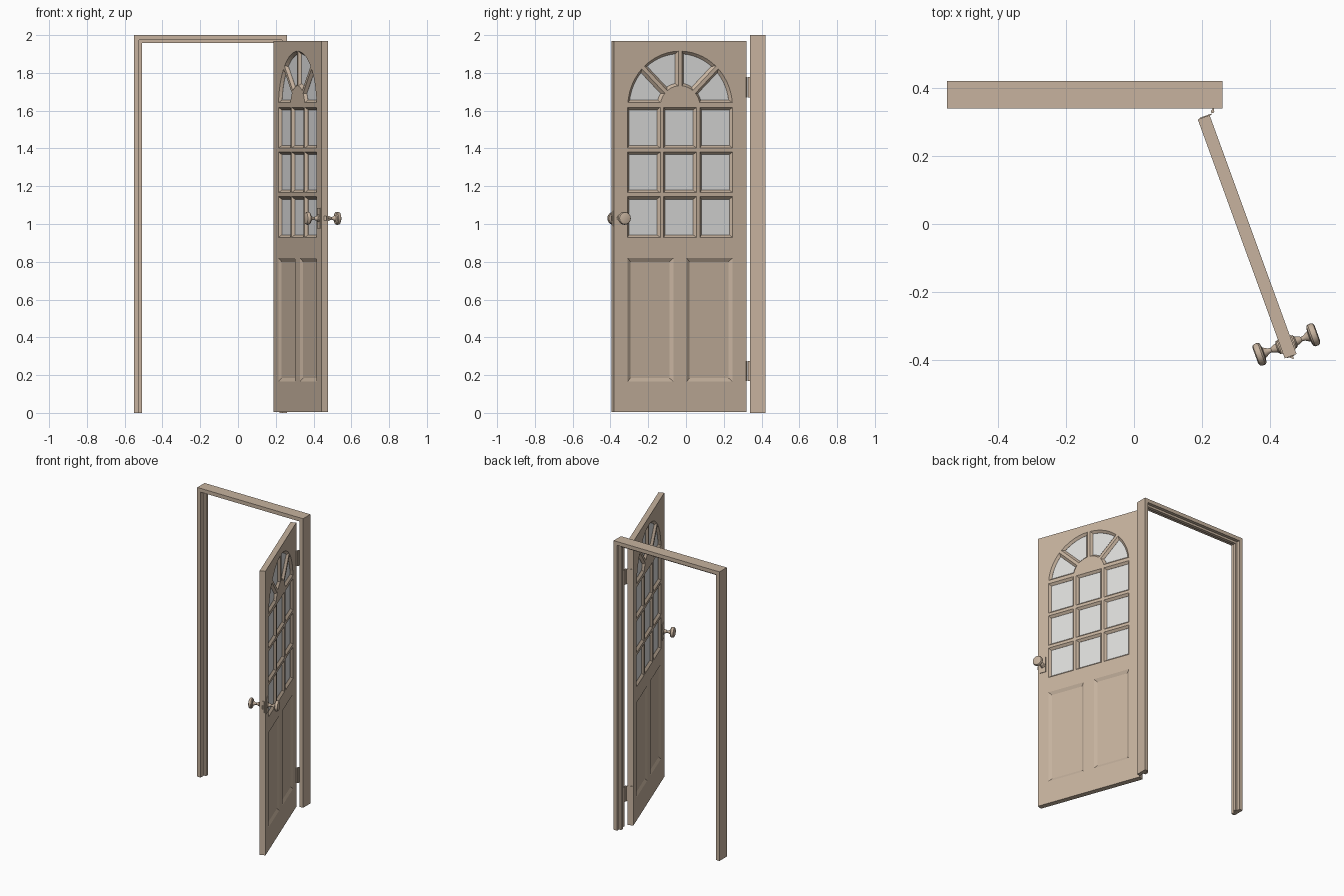
import bpy, bmesh, math
from mathutils import Matrix

if "Cube" in bpy.data.objects:
    bpy.data.objects.remove(bpy.data.objects["Cube"])

W, T = 0.747, 0.037            # door width and thickness
Z0, Z1 = 0.005, 1.97           # door bottom and top
DOOR = Matrix.Translation((0.3325, -0.0375, 0)) @ Matrix.Rotation(math.radians(-70), 4, 'Z')


def material(name, rgb):
    m = bpy.data.materials.new(name)
    m.diffuse_color = (*rgb, 1)
    m.use_nodes = True
    m.node_tree.nodes["Principled BSDF"].inputs["Base Color"].default_value = m.diffuse_color
    return m


WOOD = material("tan_wood", (0.57, 0.45, 0.345))
GLASS = material("pale_glass", (0.73, 0.73, 0.72))


def add(name, bm, mat=WOOD, matrix=None, smooth=False):
    bmesh.ops.recalc_face_normals(bm, faces=bm.faces[:])
    me = bpy.data.meshes.new(name)
    bm.to_mesh(me)
    bm.free()
    ob = bpy.data.objects.new(name, me)
    bpy.context.collection.objects.link(ob)
    me.materials.append(mat)
    if matrix:
        ob.matrix_world = matrix
    if smooth:
        bpy.context.view_layer.objects.active = ob
        ob.select_set(True)
        bpy.ops.object.shade_smooth_by_angle(angle=math.radians(35))
        ob.select_set(False)
    return ob


def loft(bm, rings, cap=True):
    vs = [[bm.verts.new(p) for p in r] for r in rings]
    n = len(vs[0])
    for a, b in zip(vs, vs[1:]):
        for i in range(n):
            bm.faces.new((a[i], a[(i + 1) % n], b[(i + 1) % n], b[i]))
    if cap:
        bm.faces.new(vs[0])
        bm.faces.new(vs[-1])


def box(bm, x0, x1, y0, y1, z0, z1):
    loft(bm, [[(x0, y0, z), (x1, y0, z), (x1, y1, z), (x0, y1, z)] for z in (z0, z1)])


# Frame: one moulded profile with a stop ridge, mitred around the opening
profile = [(0, 0.34), (0.026, 0.34), (0.026, 0.376), (0.041, 0.376),
           (0.041, 0.398), (0.026, 0.398), (0.026, 0.42), (0, 0.42)]
bm = bmesh.new()
loft(bm, [[(-0.55 + d, y, 0) for d, y in profile],
          [(-0.55 + d, y, 2 - d) for d, y in profile],
          [(0.26 - d, y, 2 - d) for d, y in profile],
          [(0.26 - d, y, 0) for d, y in profile]])
add("door_frame", bm)


# Outlines of the openings, shrunk by an inset
def rect(x0, x1, z0, z1):
    return lambda i: [(x0 + i, z0 + i), (x1 - i, z0 + i), (x1 - i, z1 - i), (x0 + i, z1 - i)]


def sector(a0, a1, off0, off1, r0=0.112, r1=0.295, cz=1.62, seg=7):
    def outline(i):
        pts = []
        for r, order in ((r1 - i, range(seg + 1)), (r0 + i, range(seg, -1, -1))):
            b0 = a0 + math.asin((off0 + i) / r)
            b1 = a1 - math.asin((off1 + i) / r)
            for k in order:
                a = b0 + (b1 - b0) * k / seg
                pts.append((r * math.cos(a), cz + r * math.sin(a)))
        return pts
    return outline


panes = []
for c in (-1, 0, 1):
    for r in range(3):
        x, z = c * 0.204, 0.929 + r * 0.2365
        panes.append(rect(x - 0.0925, x + 0.0925, z, z + 0.216))
for k in range(4):
    q = math.pi / 4
    panes.append(sector(k * q, (k + 1) * q, 0.022 if k == 0 else 0.01, 0.022 if k == 3 else 0.01))
panels = [rect(-0.296, -0.037, 0.165, 0.82), rect(0.037, 0.296, 0.165, 0.82)]


def ring(outline, inset, y):
    return [(x, y, z) for x, z in outline(inset)]


# Cutters: chamfered window holes and sloped recesses on both faces
H = T / 2
cut = bmesh.new()
for p in panes:
    loft(cut, [ring(p, 0, -H - 0.01), ring(p, 0, -H), ring(p, 0.014, -0.004),
               ring(p, 0.014, 0.004), ring(p, 0, H), ring(p, 0, H + 0.01)])
for p in panels:
    for s in (-1, 1):
        loft(cut, [ring(p, 0, s * (H + 0.01)), ring(p, 0, s * H), ring(p, 0.02, s * (H - 0.011))])
cutter = add("opening_cutter", cut, WOOD, DOOR)

# Door slab
bm = bmesh.new()
box(bm, -W / 2, W / 2, -H, H, Z0, Z1)
door = add("door", bm, WOOD, DOOR)
mod = door.modifiers.new("openings", 'BOOLEAN')
mod.operation, mod.solver, mod.object = 'DIFFERENCE', 'EXACT', cutter
bpy.context.view_layer.update()
me = bpy.data.meshes.new_from_object(door.evaluated_get(bpy.context.evaluated_depsgraph_get()))
door.modifiers.clear()
door.data = me
bpy.data.objects.remove(cutter)

# Glass panes
bm = bmesh.new()
for p in panes:
    loft(bm, [ring(p, 0.014, -0.0035), ring(p, 0.014, 0.0035)])
add("glass_panes", bm, GLASS, DOOR)

# Knobs: turned profile (radius, distance from the door's middle) on each side
KX, KZ = 0.337, 1.03
turned = [(0.020, H), (0.020, 0.026), (0.014, 0.030), (0.011, 0.040), (0.007, 0.047),
          (0.008, 0.056), (0.013, 0.064), (0.016, 0.070), (0.030, 0.073), (0.034, 0.078),
          (0.034, 0.088), (0.031, 0.094), (0.024, 0.097)]
for s, side in ((-1, "inner"), (1, "outer")):
    bm = bmesh.new()
    loft(bm, [[(KX + r * math.cos(a), s * y, KZ + r * math.sin(a))
               for a in (2 * math.pi * k / 24 for k in range(24))] for r, y in turned])
    add(side + "_knob", bm, WOOD, DOOR, True)
    bm = bmesh.new()
    y0, y1 = sorted((s * (H - 0.001), s * (H + 0.004)))
    box(bm, KX - 0.022, KX + 0.022, y0, y1, KZ - 0.054, KZ + 0.054)
    add(side + "_knob_plate", bm, WOOD, DOOR)

# Latch on the free edge
bm = bmesh.new()
box(bm, W / 2 - 0.001, W / 2 + 0.002, -0.011, 0.011, KZ - 0.04, KZ + 0.04)
loft(bm, [[(W / 2, -0.007, z), (W / 2 + 0.010, 0.004, z), (W / 2 + 0.010, 0.007, z), (W / 2, 0.007, z)]
          for z in (KZ - 0.012, KZ + 0.012)])
add("latch", bm, WOOD, DOOR)

# Hinges: knuckle, leaf on the jamb, leaf on the door edge
for z, name in ((0.17, "lower"), (1.671, "upper")):
    bm = bmesh.new()
    loft(bm, [[(0.231 + 0.005 * math.cos(k * math.pi / 6), 0.331 + 0.005 * math.sin(k * math.pi / 6), h)
               for k in range(12)] for h in (z, z + 0.106)])
    box(bm, 0.231, 0.2345, 0.331, 0.37, z, z + 0.106)
    add(name + "_hinge", bm, WOOD, None, True)
    bm = bmesh.new()
    box(bm, -W / 2 - 0.0025, -W / 2 + 0.001, -0.012, H + 0.006, z, z + 0.106)
    add(name + "_hinge_leaf", bm, WOOD, DOOR)
